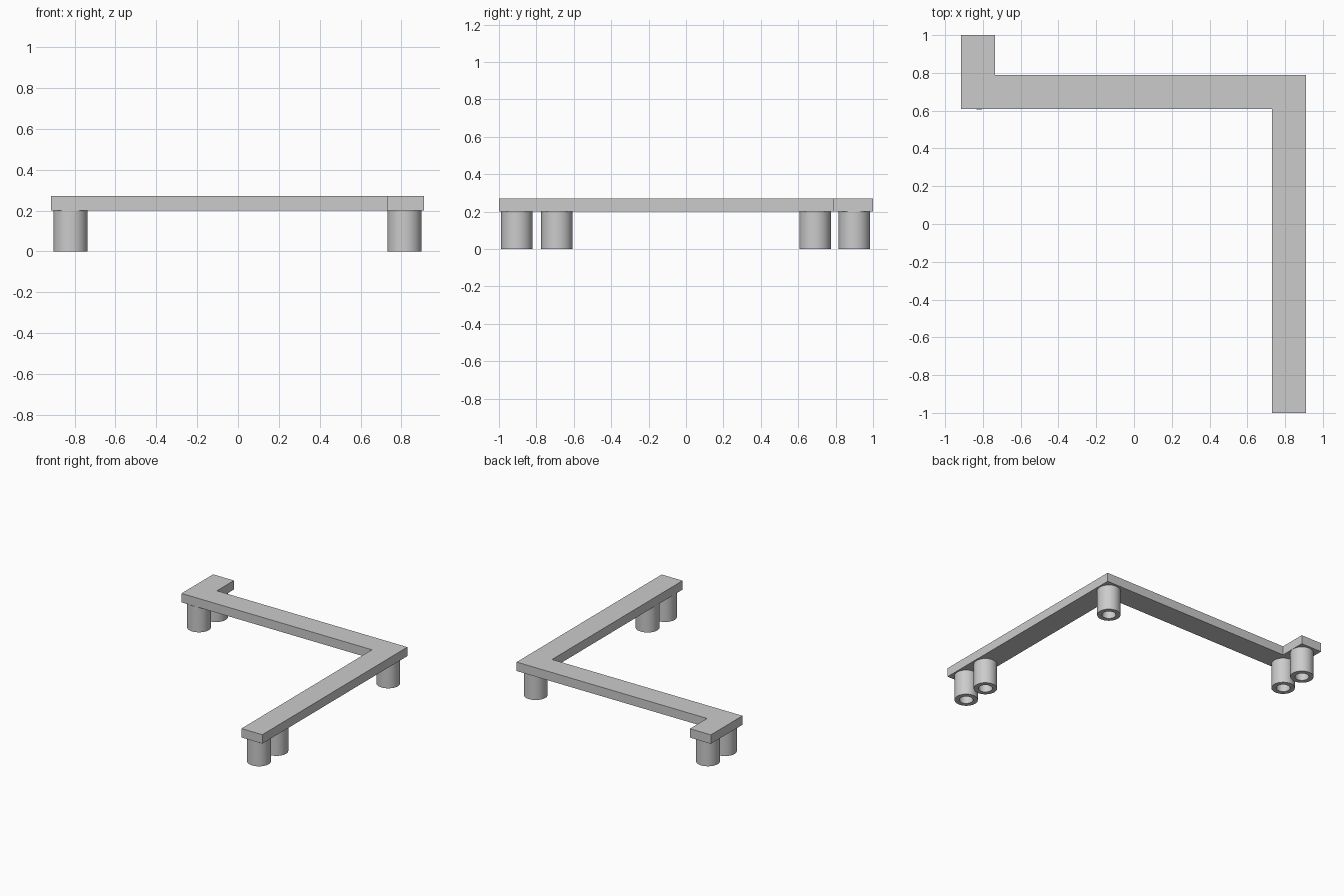
import bpy, bmesh, math

cube = bpy.data.objects.get("Cube")
if cube:
    bpy.data.objects.remove(cube, do_unlink=True)

grey = bpy.data.materials.new("light_grey")
grey.use_nodes = True
grey.diffuse_color = (0.6, 0.6, 0.6, 1)
grey.node_tree.nodes["Principled BSDF"].inputs["Base Color"].default_value = (0.6, 0.6, 0.6, 1)

LEG_TOP, BAR_TOP = 0.2, 0.27
OUTER, INNER, SIDES = 0.084, 0.05, 48


def make_object(name, bm):
    bmesh.ops.recalc_face_normals(bm, faces=bm.faces)
    mesh = bpy.data.meshes.new(name)
    bm.to_mesh(mesh)
    bm.free()
    mesh.materials.append(grey)
    obj = bpy.data.objects.new(name, mesh)
    bpy.context.collection.objects.link(obj)
    return obj


# Flat bar: one cranked outline extruded upward
outline = [(-0.915, 1), (-0.915, 0.61), (0.73, 0.61), (0.73, -1),
           (0.91, -1), (0.91, 0.79), (-0.735, 0.79), (-0.735, 1)]
bm = bmesh.new()
base = bm.faces.new([bm.verts.new((x, y, LEG_TOP)) for x, y in outline])
top = bmesh.ops.extrude_face_region(bm, geom=[base], use_keep_orig=True)["geom"]
bmesh.ops.translate(bm, vec=(0, 0, BAR_TOP - LEG_TOP),
                    verts=[v for v in top if isinstance(v, bmesh.types.BMVert)])
make_object("cranked_bar", bm)


# Hollow round legs: a rectangular wall section swept round the axis
def add_leg(name, x, y):
    bm = bmesh.new()
    section = [(INNER, 0), (OUTER, 0), (OUTER, LEG_TOP), (INNER, LEG_TOP)]
    rings = []
    for i in range(SIDES):
        a = math.tau * i / SIDES
        rings.append([bm.verts.new((r * math.cos(a), r * math.sin(a), z)) for r, z in section])
    for i, ring in enumerate(rings):
        after = rings[(i + 1) % SIDES]
        for j in range(4):
            k = (j + 1) % 4
            bm.faces.new((ring[j], after[j], after[k], ring[k]))
    leg = make_object(name, bm)
    leg.location = (x, y, 0)
    bpy.ops.object.select_all(action="DESELECT")
    leg.select_set(True)
    bpy.context.view_layer.objects.active = leg
    bpy.ops.object.shade_smooth_by_angle(angle=math.radians(30))


LEFT_X, RIGHT_X = 0.815, -0.82
add_leg("front_end_leg", LEFT_X, -0.905)
add_leg("front_inner_leg", LEFT_X, -0.69)
add_leg("corner_leg", LEFT_X, 0.69)
add_leg("back_inner_leg", RIGHT_X, 0.69)
add_leg("back_end_leg", RIGHT_X, 0.9)
